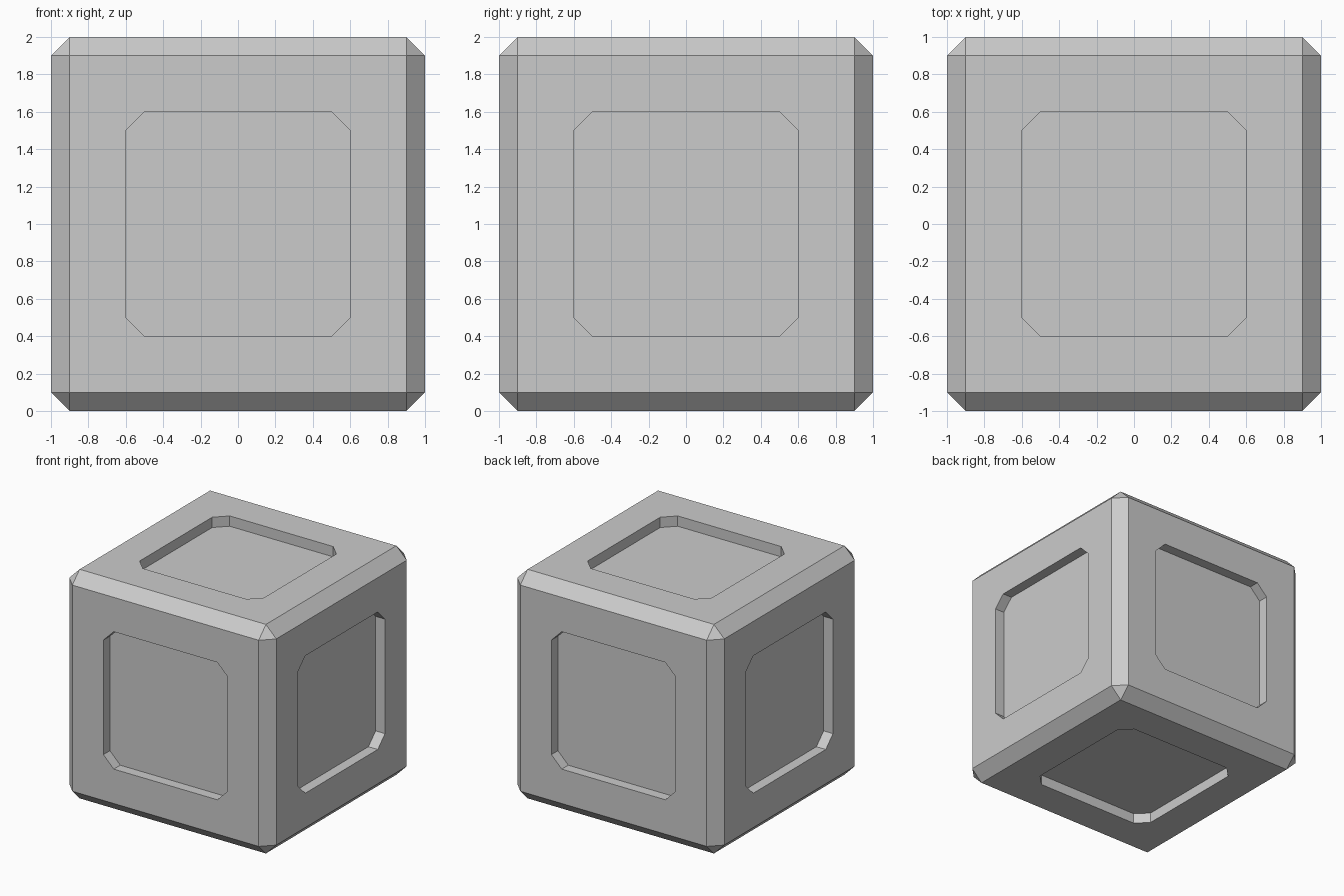
import bpy
import bmesh
from math import pi
from mathutils import Matrix

if "Cube" in bpy.data.objects:
    bpy.data.objects.remove(bpy.data.objects["Cube"])

DEPTH = 0.09          # recess depth
CENTRE = Matrix.Translation((0, 0, 1))


def make_object(name, bm):
    mesh = bpy.data.meshes.new(name)
    bm.to_mesh(mesh)
    bm.free()
    obj = bpy.data.objects.new(name, mesh)
    bpy.context.collection.objects.link(obj)
    return obj


# Cube body with flat chamfered edges
bm = bmesh.new()
bmesh.ops.create_cube(bm, size=2, matrix=CENTRE)
bmesh.ops.bevel(bm, geom=bm.edges[:], offset=0.1, offset_type='OFFSET',
                segments=1, affect='EDGES')
crate = make_object("crate_body", bm)

# Chamfered square cutters, one per side
profile = [(0.6, -0.5), (0.6, 0.5), (0.5, 0.6), (-0.5, 0.6),
           (-0.6, 0.5), (-0.6, -0.5), (-0.5, -0.6), (0.5, -0.6)]
turns = [Matrix.Rotation(i * pi / 2, 4, 'X') for i in range(4)]
turns += [Matrix.Rotation(s * pi / 2, 4, 'Y') for s in (-1, 1)]
bm = bmesh.new()
for turn in turns:
    base = bm.faces.new([bm.verts.new((x, y, 1.2)) for x, y in profile])
    new = bmesh.ops.extrude_face_region(bm, geom=[base], use_keep_orig=True)["geom"]
    inner = [v for v in new if isinstance(v, bmesh.types.BMVert)]
    bmesh.ops.translate(bm, verts=inner, vec=(0, 0, 1 - DEPTH - 1.2))
    bmesh.ops.transform(bm, matrix=CENTRE @ turn, verts=inner + base.verts[:])
bmesh.ops.recalc_face_normals(bm, faces=bm.faces[:])
cutter = make_object("recess_cutter", bm)
cutter.hide_render = True

# Sink the panels into the body
cut = crate.modifiers.new("recesses", 'BOOLEAN')
cut.operation = 'DIFFERENCE'
cut.solver = 'EXACT'
cut.object = cutter
bpy.context.view_layer.objects.active = crate
bpy.ops.object.modifier_apply(modifier=cut.name)
bpy.data.objects.remove(cutter)
